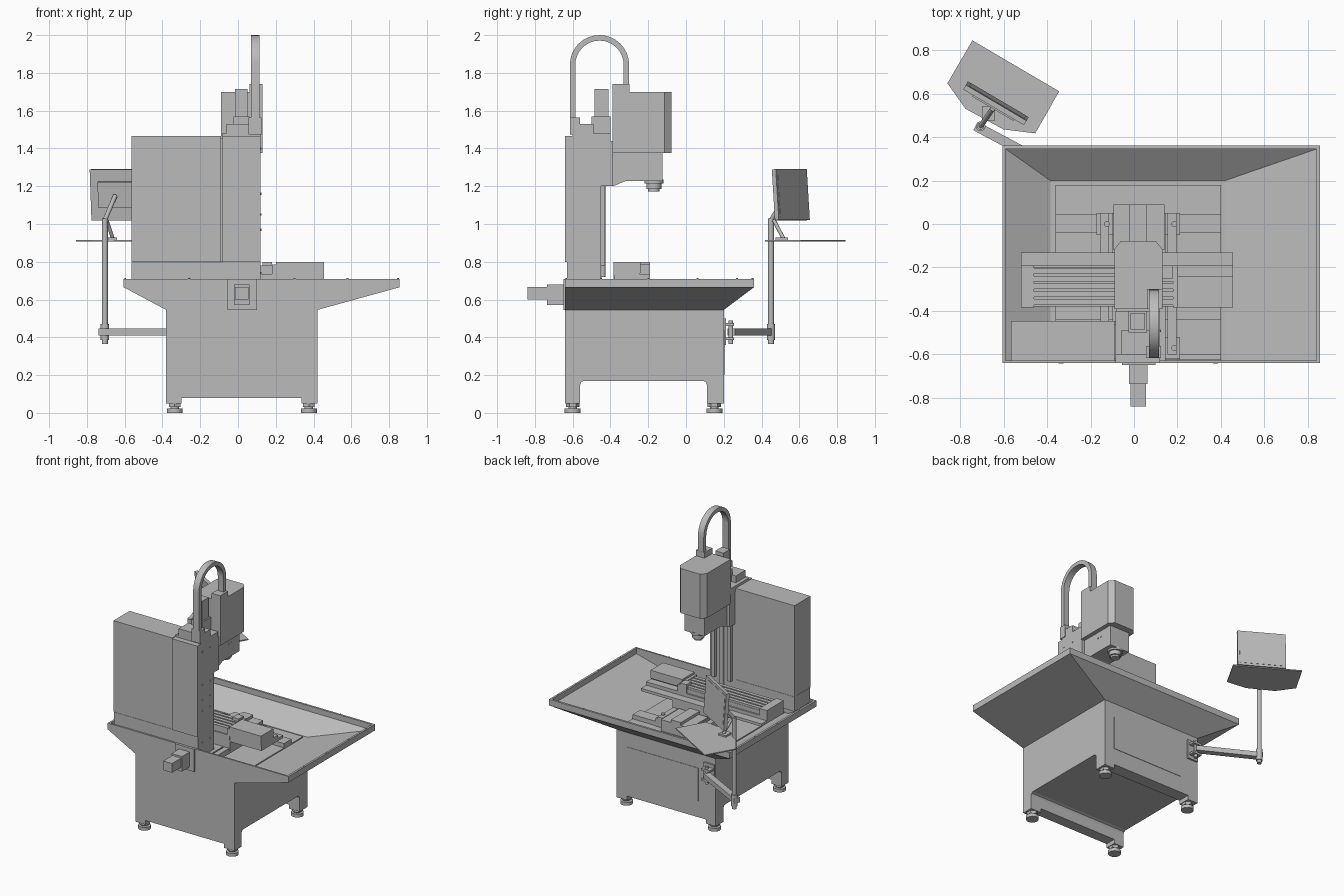
import bpy, bmesh, math
from mathutils import Vector, Matrix

cube = bpy.data.objects.get("Cube")
if cube:
    bpy.data.objects.remove(cube, do_unlink=True)

grey = bpy.data.materials.new("machine grey")
grey.use_nodes = True
COLOUR = (0.5, 0.5, 0.5, 1)
grey.diffuse_color = COLOUR
grey.node_tree.nodes["Principled BSDF"].inputs["Base Color"].default_value = COLOUR


def finish(name, bm, smooth=False):
    bmesh.ops.recalc_face_normals(bm, faces=bm.faces)
    mesh = bpy.data.meshes.new(name)
    bm.to_mesh(mesh)
    bm.free()
    mesh.materials.append(grey)
    ob = bpy.data.objects.new(name, mesh)
    bpy.context.collection.objects.link(ob)
    if smooth:
        bpy.ops.object.select_all(action='DESELECT')
        ob.select_set(True)
        bpy.context.view_layer.objects.active = ob
        bpy.ops.object.shade_smooth_by_angle(angle=math.radians(35))
    return ob


def box(name, x, y, z):
    """Box from (low, high) pairs."""
    bm = bmesh.new()
    bmesh.ops.create_cube(bm, size=1)
    for v in bm.verts:
        v.co = [(a + b) / 2 + c * (b - a) for (a, b), c in zip((x, y, z), v.co)]
    return finish(name, bm)


def rod(name, start, end, r, sides=24):
    a, b = Vector(start), Vector(end)
    bm = bmesh.new()
    bmesh.ops.create_cone(bm, cap_ends=True, segments=sides, radius1=r, radius2=r, depth=(b - a).length)
    turn = (b - a).to_track_quat('Z', 'Y').to_matrix().to_4x4()
    bm.transform(Matrix.Translation((a + b) / 2) @ turn)
    return finish(name, bm, True)


def extrude(name, points, axis, low, high, smooth=False):
    """Extrude a profile: axis 'x' takes (y, z) points, axis 'z' takes (x, y)."""
    bm = bmesh.new()
    place = (lambda p: (low, *p)) if axis == 'x' else (lambda p: (*p, low))
    face = bm.faces.new([bm.verts.new(place(p)) for p in points])
    new = bmesh.ops.extrude_face_region(bm, geom=[face])["geom"]
    step = Vector((high - low, 0, 0) if axis == 'x' else (0, 0, high - low))
    bmesh.ops.translate(bm, vec=step, verts=[g for g in new if isinstance(g, bmesh.types.BMVert)])
    return finish(name, bm, smooth)


# Cabinet with an arched tunnel, legs and levelling feet
extrude("cabinet", [(-.64, .08), (-.56, .08), (-.56, .15), (-.554, .164), (-.54, .17), (.09, .17), (.104, .164),
                    (.11, .15), (.11, .08), (.2, .08), (.2, .55), (-.64, .55)], 'x', -.38, .42)
for lx in ((-.38, -.3), (.335, .42)):
    for ly in ((-.64, -.56), (.11, .2)):
        box("cabinet_leg", lx, ly, (.05, .08))
for fx in (-.335, .375):
    for fy in (-.6, .15):
        rod("foot_pad", (fx, fy, 0), (fx, fy, .024), .042)
        rod("foot_stem", (fx, fy, .02), (fx, fy, .06), .022)
        rod("foot_nut", (fx, fy, .032), (fx, fy, .05), .036, 6)
box("access_panel", (-.24, .34), (.2, .203), (.2, .44))

# Coolant tray: flared skin, rim, and sloped basin
bm = bmesh.new()
rings = []
for x0, x1, y0, y1, z in ((-.38, .42, -.64, .2, .545), (-.605, .855, -.64, .36, .665),
                          (-.605, .855, -.64, .36, .71), (-.59, .84, -.628, .345, .71),
                          (-.59, .84, -.628, .345, .67), (-.385, .42, -.628, .2, .56)):
    rings.append([bm.verts.new(c) for c in ((x0, y0, z), (x1, y0, z), (x1, y1, z), (x0, y1, z))])
for a, b in zip(rings, rings[1:]):
    for i in range(4):
        j = (i + 1) % 4
        bm.faces.new((a[i], a[j], b[j], b[i]))
bm.faces.new(rings[0])
bm.faces.new(rings[-1])
finish("coolant_tray", bm)
for bx in (-.26, .3, .58):
    for by in (-.634, .352):
        rod("rim_bolt", (bx, by, .705), (bx, by, .714), .005, 8)
for by in (-.45, -.2, .06, .27):
    for bx in (-.597, .847):
        rod("rim_bolt", (bx, by, .705), (bx, by, .714), .005, 8)

# Bed casting inside the tray
box("bed_plate", (-.36, .4), (-.625, .18), (.555, .568))
for by in ((-.04, .045), (-.6, -.44)):
    box("bed_cross_beam", (-.36, .4), by, (.56, .6))
box("bed_spine", (-.1, .145), (-.63, .05), (.56, .64))
box("bed_nose", (-.095, .14), (-.12, .09), (.56, .65))
box("screw_cover", (-.02, .06), (-.4, .09), (.64, .67))
for rx in (-.135, .175):
    box("way_rail", (rx - .02, rx + .02), (-.6, .05), (.6, .64))
    for ry in (0, -.57):
        box("bed_mount", (rx - .037, rx + .037), (ry - .05, ry + .05), (.56, .625))
        rod("mount_bolt", (rx + .01, ry, .62), (rx + .01, ry, .65), .014, 12)

# Saddle and slotted work table
box("saddle", (-.17, .2), (-.38, -.13), (.62, .7))
box("table_chip_lip", (-.52, .455), (-.19, -.13), (.69, .71))
box("table_body", (-.52, .455), (-.38, -.19), (.69, .735))
strips = 5
for i in range(strips):
    y = -.372 + i * .036
    box("table_slot_land", (-.46, .18), (y, y + .026), (.73, .78))
box("table_core", (-.46, .18), (-.37, -.2), (.73, .765))
for ex in ((-.52, -.46), (.18, .2)):
    box("table_end_rib", ex, (-.385, -.19), (.7, .785))
extrude("table_drive_cover", [(-.385, .73), (-.25, .73), (-.24, .745), (-.24, .79), (-.385, .79)], 'x', .2, .455)
box("drive_cover_lid", (.2, .455), (-.385, -.24), (.79, .8))
box("drive_bracket", (.13, .18), (-.25, -.19), (.73, .8))

# Column with guide rails and rear drive motor
box("column", (-.085, .12), (-.63, -.45), (.555, 1.465))
box("column_rear_cover", (-.085, .12), (-.64, -.62), (.8, 1.465))
for rx in (-.06, .07):
    box("column_rail", (rx, rx + .03), (-.455, -.43), (.78, 1.44))
rod("lift_screw", (.02, -.44, .72), (.02, -.44, 1.44), .014, 12)
box("column_cap", (-.085, .12), (-.6, -.4), (1.44, 1.48))
for by in (-.58, -.49):
    for bz in (.74, .97, 1.05, 1.16, 1.4):
        rod("column_bolt", (.115, by, bz), (.124, by, bz), .006, 8)
box("rear_motor_plate", (-.055, .1), (-.648, -.63), (.545, .71))
box("rear_motor_mount", (-.022, .062), (-.735, -.64), (.57, .68))
box("rear_motor", (-.015, .055), (-.84, -.735), (.6, .667))

# Electrical cabinet beside the column
box("electrical_box", (-.565, -.09), (-.63, -.445), (.8, 1.465))
box("electrical_box_base", (-.563, -.085), (-.627, -.448), (.69, .797))
box("box_hinge_strip", (-.09, -.085), (-.62, -.46), (.8, 1.455))

# Lift motor and its gearing on top of the column
box("lift_motor_base", (-.06, .12), (-.6, -.49), (1.475, 1.53))
box("lift_motor_mount", (-.025, .06), (-.5, -.4), (1.475, 1.57))
box("lift_motor", (-.015, .05), (-.485, -.41), (1.56, 1.715))
box("cable_anchor", (.055, .125), (-.615, -.56), (1.475, 1.565))

# Milling head, carriage and spindle
extrude("head_cover", [(-.09, -.39), (.13, -.39), (.13, -.115), (.1, -.078), (-.06, -.078), (-.09, -.115)],
        'z', 1.375, 1.7)
extrude("head_casting", [(-.43, 1.2), (-.385, 1.2), (-.32, 1.228), (-.125, 1.228), (-.125, 1.38),
                         (-.38, 1.38), (-.38, 1.44), (-.43, 1.44)], 'x', -.06, .1)
box("head_carriage", (-.08, .12), (-.45, -.39), (1.2, 1.44))
spindle = (.02, -.17)
for name, z0, z1, r in (("spindle_flange", 1.215, 1.235, .05), ("spindle_nose", 1.185, 1.22, .04),
                        ("spindle_tip", 1.172, 1.19, .03)):
    rod(name, (*spindle, z0), (*spindle, z1), r)
for by in (-.25, -.22):
    rod("head_bolt", (.098, by, 1.33), (.105, by, 1.33), .005, 8)
box("cable_bracket", (.06, .13), (-.39, -.3), (1.7, 1.74))

# Arched cable chain
arch = []
for r, steps in ((.157, range(17)), (.128, range(16, -1, -1))):
    pts = [(-.458 - r * math.cos(math.pi * i / 16), 1.843 + r * math.sin(math.pi * i / 16)) for i in steps]
    ends = [(-.458 - r, 1.53), (-.458 + r, 1.74)]
    arch += [ends[0]] + pts + [ends[1]] if r > .15 else [ends[1]] + pts + [ends[0]]
extrude("cable_chain", arch, 'x', .068, .115, True)

# Swing arm and pole for the operator station
box("arm_bracket_plate", (-.375, -.29), (.2, .212), (.36, .5))
for bz in (.385, .46):
    box("arm_bracket_ear", (-.37, -.3), (.21, .255), (bz, bz + .015))
rod("arm_hinge_pin", (-.335, .238, .365), (-.335, .238, .49), .012, 12)
arm = box("swing_arm", (-.225, .225), (-.022, .022), (.41, .446))
arm.location = (-.53, .345, 0)
arm.rotation_euler.z = math.radians(-28)
rod("station_pole", (-.705, .45, .365), (-.705, .45, 1.03), .016)
rod("pole_collar", (-.705, .45, .385), (-.705, .45, .47), .022)

# Keyboard shelf and tilted screen
shelf = extrude("keyboard_shelf", [(-.743, .844), (-.344, .61), (-.454, .417), (-.6, .435), (-.775, .53),
                                   (-.858, .647)], 'z', .908, .916)
bevel = shelf.modifiers.new("rounded corners", 'BEVEL')
bevel.width = .018
bevel.segments = 3
bevel.limit_method = 'ANGLE'
bevel.affect = 'VERTICES'
shelf.modifiers.remove(bevel)
screen_turn = (math.radians(4), 0, math.radians(-30.5))
for name, hx, y, hz in (("screen", .162, (-.012, .012), .135), ("screen_back", .11, (-.024, -.012), .07),
                        ("screen_glass", .148, (.012, .014), .118)):
    part = box(name, (-hx, hx), y, (-hz, hz))
    part.location = (-.635, .555, 1.155)
    part.rotation_euler = screen_turn
rod("screen_arm", (-.705, .45, 1.02), (-.65, .53, 1.15), .012, 12)
rod("shelf_strut", (-.695, .465, 1.02), (-.66, .52, .915), .01, 12)
box("shelf_clamp", (-.7, -.64), (.475, .54), (.914, .928))
